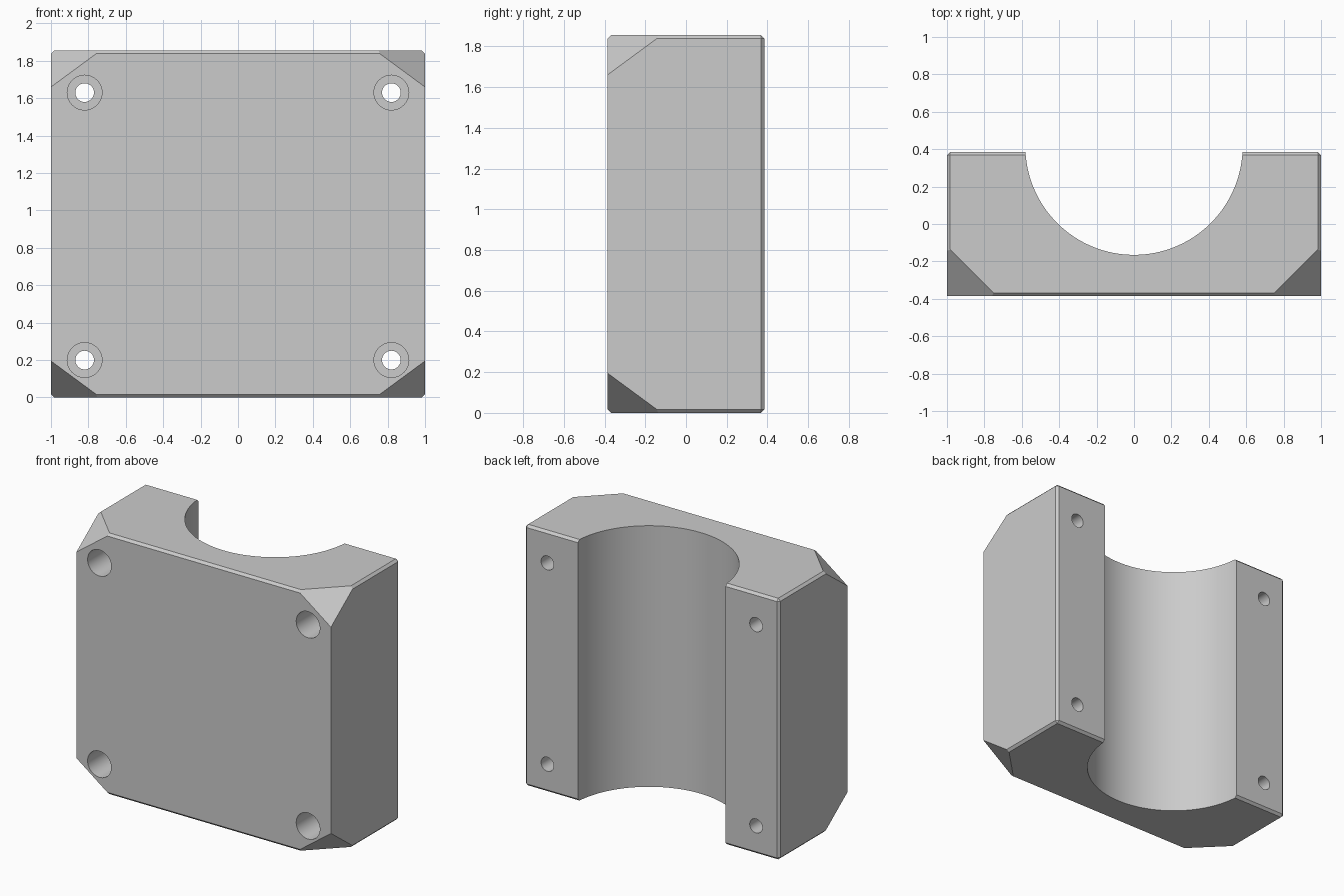
import bpy, bmesh, math
from mathutils import Vector

cube = bpy.data.objects.get("Cube")
if cube:
    bpy.data.objects.remove(cube, do_unlink=True)

HX, HY, H = 1.0, 0.385, 1.855      # half width, half depth, height
CHAMFER = 0.017
CORNER = Vector((0.265, 0.265, 0.195))   # corner cut lengths along x, y, z

grey = bpy.data.materials.new("light_grey")
grey.use_nodes = True
colour = (0.6, 0.6, 0.6, 1)
grey.diffuse_color = colour
grey.node_tree.nodes["Principled BSDF"].inputs["Base Color"].default_value = colour

# Block: every edge chamfered except the two upright front ones
bm = bmesh.new()
bmesh.ops.create_cube(bm, size=1)
for v in bm.verts:
    v.co = Vector((v.co.x * 2 * HX, v.co.y * 2 * HY, (v.co.z + 0.5) * H))


def upright_front(edge):
    a, b = (v.co for v in edge.verts)
    return a.y < 0 and b.y < 0 and abs(a.z - b.z) > 1


edges = [e for e in bm.edges if not upright_front(e)]
bmesh.ops.bevel(bm, geom=edges, offset=CHAMFER, offset_type='OFFSET',
                segments=1, affect='EDGES')

# Large slanted cuts on the four front corners
for sx in (-1, 1):
    for top in (False, True):
        sz = 1 if top else -1
        point = Vector((sx * (HX - CORNER.x), -HY, H if top else 0))
        normal = Vector((sx / CORNER.x, -1 / CORNER.y, sz / CORNER.z)).normalized()
        cut = bmesh.ops.bisect_plane(
            bm, geom=bm.verts[:] + bm.edges[:] + bm.faces[:], dist=1e-5,
            plane_co=point, plane_no=normal, clear_outer=True)
        rim = [g for g in cut["geom_cut"] if isinstance(g, bmesh.types.BMEdge)]
        bmesh.ops.holes_fill(bm, edges=rim, sides=0)
bmesh.ops.recalc_face_normals(bm, faces=bm.faces[:])
mesh = bpy.data.meshes.new("clamp_block")
bm.to_mesh(mesh)
bm.free()
mesh.materials.append(grey)
block = bpy.data.objects.new("clamp_block", mesh)
bpy.context.collection.objects.link(block)


def drill(radius, depth, location, axis, sides):
    """Cut a cylinder out of the block."""
    rotation = (math.pi / 2, 0, 0) if axis == "y" else (0, 0, 0)
    bpy.ops.mesh.primitive_cylinder_add(vertices=sides, radius=radius, depth=depth,
                                        location=location, rotation=rotation)
    cutter = bpy.context.object
    cutter.name = "cutter"
    cutter.hide_render = True
    cutter.data.materials.append(grey)
    mod = block.modifiers.new("cut", 'BOOLEAN')
    mod.operation = 'DIFFERENCE'
    mod.solver = 'EXACT'
    mod.object = cutter
    bpy.context.view_layer.objects.active = block
    bpy.ops.object.modifier_apply(modifier=mod.name)
    bpy.data.objects.remove(cutter, do_unlink=True)


# Round channel through the back
drill(0.581, 3, (0, 0.416, H / 2), "z", 128)

# Screw holes with wide counterbores from the front
for x in (-0.82, 0.82):
    for z in (0.2, 1.63):
        drill(0.05, 2, (x, 0, z), "y", 32)
        drill(0.093, 0.8, (x, -HY, z), "y", 48)

# Smooth bores, sharp edges
bpy.ops.object.select_all(action='DESELECT')
block.select_set(True)
bpy.context.view_layer.objects.active = block
bpy.ops.object.shade_smooth_by_angle(angle=math.radians(20))
